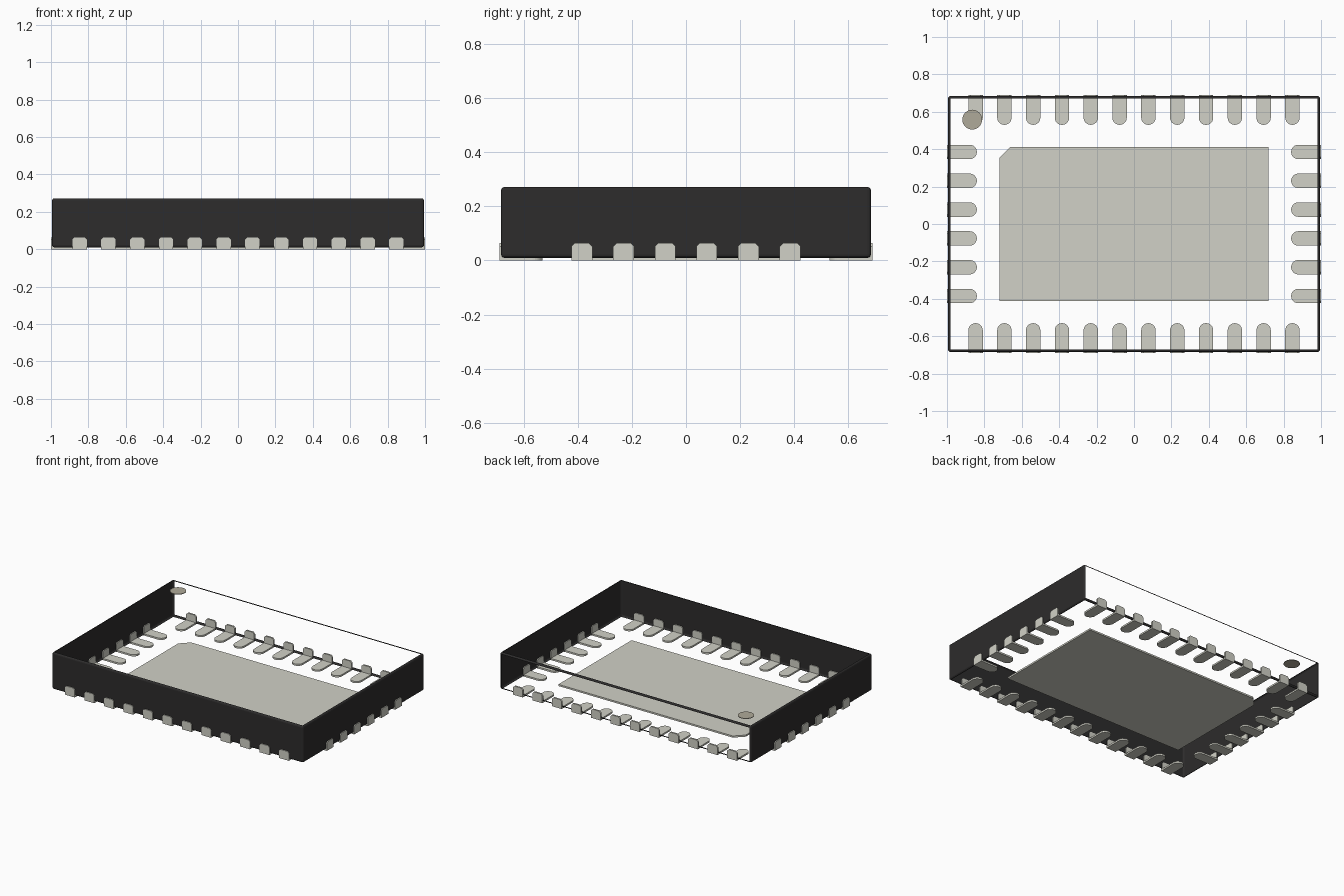
import bpy
import bmesh
from math import pi, cos, sin
from mathutils import Matrix, Vector

if "Cube" in bpy.data.objects:
    bpy.data.objects.remove(bpy.data.objects["Cube"])


def material(name, rgb):
    mat = bpy.data.materials.new(name)
    mat.use_nodes = True
    mat.diffuse_color = (*rgb, 1)
    bsdf = mat.node_tree.nodes["Principled BSDF"]
    bsdf.inputs["Base Color"].default_value = (*rgb, 1)
    bsdf.inputs["Roughness"].default_value = 0.6
    return mat


BLACK = material("black plastic", (0.026, 0.025, 0.025))
METAL = material("pale metal", (0.64, 0.64, 0.57))
MARK = material("grey brown mark", (0.43, 0.40, 0.32))

HALF_X, HALF_Y = 1.0, 0.69     # outer reach of the contacts
INSET = 0.006                  # body sits just inside the contacts
BASE, TOP = 0.01, 0.272
PITCH, WIDTH, LENGTH = 0.154, 0.077, 0.16
PLATE = 0.012


def add_object(name, bm, mat):
    bmesh.ops.recalc_face_normals(bm, faces=bm.faces)
    mesh = bpy.data.meshes.new(name)
    bm.to_mesh(mesh)
    bm.free()
    mesh.materials.append(mat)
    obj = bpy.data.objects.new(name, mesh)
    bpy.context.collection.objects.link(obj)
    return obj


def extrude_outline(bm, points, direction):
    """Make a solid from a flat outline."""
    face = bm.faces.new([bm.verts.new(p) for p in points])
    ret = bmesh.ops.extrude_face_region(bm, geom=[face], use_keep_orig=True)
    moved = [v for v in ret["geom"] if isinstance(v, bmesh.types.BMVert)]
    bmesh.ops.translate(bm, verts=moved, vec=direction)


# Body shell: rounded box, open at the top, bottom and back
bm = bmesh.new()
size = Vector((2 * (HALF_X - INSET), 2 * (HALF_Y - INSET), TOP - BASE))
bmesh.ops.create_cube(bm, size=1, matrix=Matrix.Translation((0, 0, (TOP + BASE) / 2))
                      @ Matrix.Diagonal((*size, 1)))
bmesh.ops.bevel(bm, geom=bm.edges[:], offset=0.012, segments=3, profile=0.5,
                affect='EDGES')
bm.normal_update()
open_faces = [f for f in bm.faces
              if abs(f.normal.z) > 0.999 or f.normal.y > 0.999]
bmesh.ops.delete(bm, geom=open_faces, context='FACES')
body = add_object("body_shell", bm, BLACK)


# Contacts: round-ended foot plus upright tab at the outer edge
def contact_mesh():
    bm = bmesh.new()
    r = WIDTH / 2
    foot = [(-r, 0, 0), (r, 0, 0)]
    foot += [(r * cos(a), LENGTH - r + r * sin(a), 0)
             for a in (i * pi / 12 for i in range(13))]
    extrude_outline(bm, foot, (0, 0, PLATE))
    high, cut = 0.064, 0.012
    tab = [(-r, 0, 0), (r, 0, 0), (r, 0, high - cut), (r - cut, 0, high),
           (cut - r, 0, high), (-r, 0, high - cut)]
    extrude_outline(bm, tab, (0, PLATE, 0))
    bmesh.ops.recalc_face_normals(bm, faces=bm.faces)
    mesh = bpy.data.meshes.new("contact")
    bm.to_mesh(mesh)
    bm.free()
    mesh.materials.append(METAL)
    return mesh


contact = contact_mesh()


def contact_row(name, count, angle, reach):
    for i in range(count):
        offset = (i - (count - 1) / 2) * PITCH
        obj = bpy.data.objects.new(f"{name}_contact_{i + 1}", contact)
        obj.matrix_world = (Matrix.Rotation(angle, 4, 'Z')
                            @ Matrix.Translation((offset, -reach, 0)))
        bpy.context.collection.objects.link(obj)


contact_row("front", 12, 0, HALF_Y)
contact_row("left", 6, pi / 2, HALF_X)
contact_row("back", 12, pi, HALF_Y)
contact_row("right", 6, -pi / 2, HALF_X)

# Centre pad with one clipped corner
bm = bmesh.new()
px, py, clip = 0.72, 0.413, 0.06
extrude_outline(bm, [(-px, -py, 0), (px, -py, 0), (px, py, 0),
                     (clip - px, py, 0), (-px, py - clip, 0)], (0, 0, PLATE))
add_object("centre_pad", bm, METAL)

# Round orientation mark level with the top
bm = bmesh.new()
bmesh.ops.create_cone(bm, cap_ends=True, segments=32, radius1=0.053, radius2=0.053,
                      depth=0.004, matrix=Matrix.Translation((-0.865, 0.558, TOP - 0.002)))
add_object("orientation_mark", bm, MARK)
